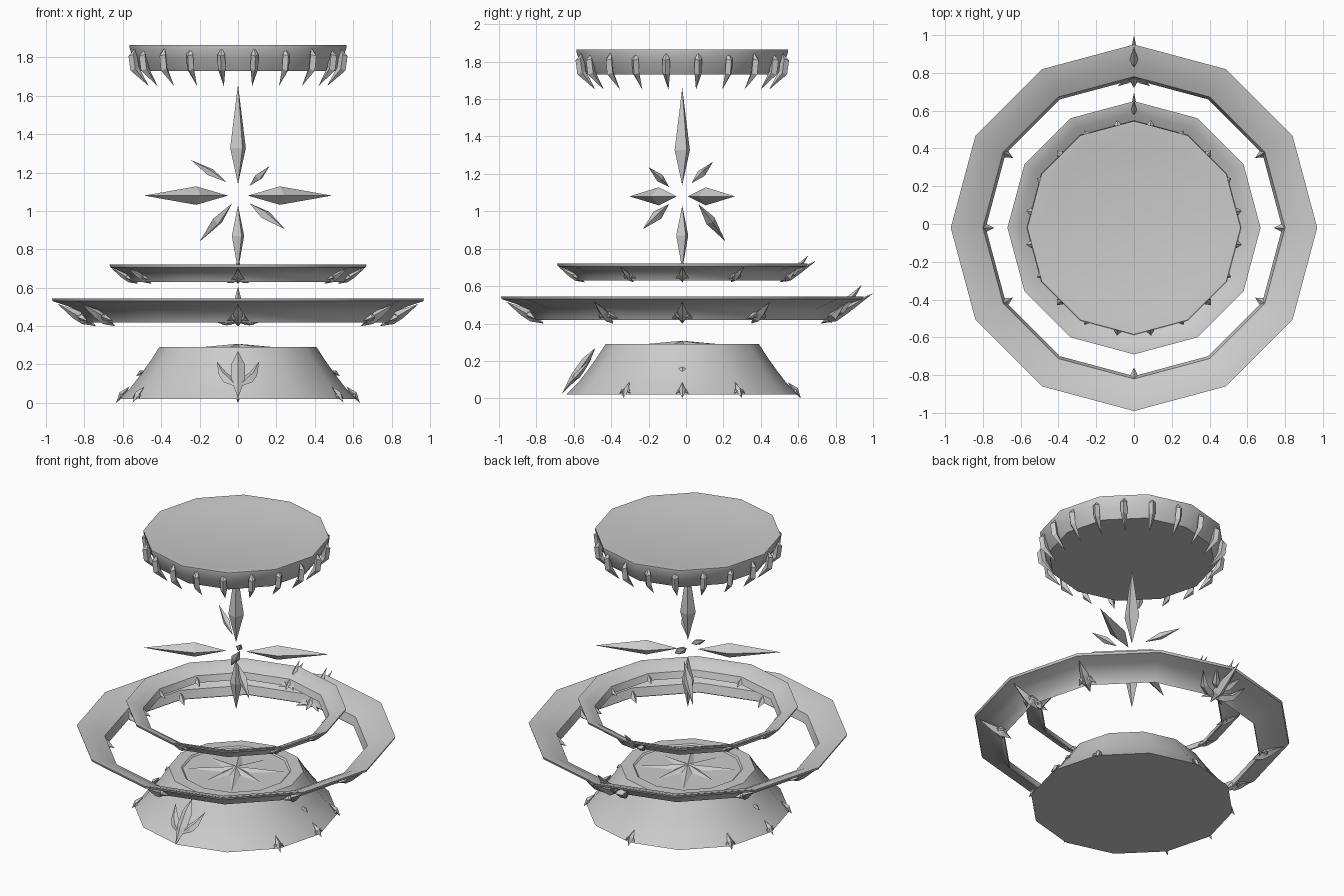
import bpy, bmesh, math
from mathutils import Vector

if "Cube" in bpy.data.objects:
    bpy.data.objects.remove(bpy.data.objects["Cube"])

CY = -0.02      # shared centre line
N = 12          # sides of every ring

stone = bpy.data.materials.new("grey_stone")
stone.diffuse_color = (0.6, 0.6, 0.6, 1)
stone.use_nodes = True
stone.node_tree.nodes["Principled BSDF"].inputs["Base Color"].default_value = stone.diffuse_color


def polar(deg, r, z, off=0.0):
    """Point at an angle and radius, shifted sideways by off."""
    a = math.radians(deg)
    return Vector((r * math.cos(a) - off * math.sin(a),
                   CY + r * math.sin(a) + off * math.cos(a), z))


def tangent(deg):
    a = math.radians(deg)
    return Vector((-math.sin(a), math.cos(a), 0))


def finish(bm, name, smooth_deg=0):
    bmesh.ops.recalc_face_normals(bm, faces=bm.faces)
    for f in bm.faces:
        f.smooth = smooth_deg > 0
    for e in bm.edges:
        e.smooth = e.calc_face_angle(0) < math.radians(smooth_deg)
    me = bpy.data.meshes.new(name)
    bm.to_mesh(me)
    bm.free()
    me.materials.append(stone)
    ob = bpy.data.objects.new(name, me)
    bpy.context.collection.objects.link(ob)
    return ob


def lathe(name, profile, closed, smooth_deg=36):
    """Twelve-sided turned shape; a closed profile is a ring, an open one is capped."""
    bm = bmesh.new()
    rows = [[bm.verts.new(polar(360 * i / N, r, z)) for i in range(N)] for r, z in profile]
    pairs = list(zip(rows, rows[1:])) + ([(rows[-1], rows[0])] if closed else [])
    for a, b in pairs:
        for i in range(N):
            j = (i + 1) % N
            bm.faces.new((a[i], a[j], b[j], b[i]))
    if not closed:
        bm.faces.new(rows[0])
        bm.faces.new(rows[-1])
    return finish(bm, name, smooth_deg)


def blade(bm, pts, widths, side, flat=1.0):
    """Four-sided spike along pts, pointed at both ends; widths belong to the inner points."""
    pts = [Vector(p) for p in pts]
    axis = (pts[-1] - pts[0]).normalized()
    side = Vector(side)
    side = (side - axis * side.dot(axis)).normalized()
    up = axis.cross(side)
    tip0, tip1 = bm.verts.new(pts[0]), bm.verts.new(pts[-1])
    rows = []
    for p, w in zip(pts[1:-1], widths):
        rows.append([bm.verts.new(p + d) for d in
                     (side * w, up * w * flat, -side * w, -up * w * flat)])
    for i in range(4):
        j = (i + 1) % 4
        bm.faces.new((tip0, rows[0][j], rows[0][i]))
        for a, b in zip(rows, rows[1:]):
            bm.faces.new((a[i], a[j], b[j], b[i]))
        bm.faces.new((rows[-1][i], rows[-1][j], tip1))


# Base: flared foot with an inset top
lathe("base", [(0.62, 0.02), (0.555, 0.085), (0.505, 0.15), (0.455, 0.22), (0.41, 0.29),
               (0.335, 0.29), (0.325, 0.282)], False)

# Eight-pointed star relief on the base top
bm = bmesh.new()
hub = bm.verts.new((0, CY, 0.308))
rim = []
for i in range(16):
    r = 0.085 if i % 2 else (0.31 if i % 4 == 0 else 0.24)
    rim.append(bm.verts.new(polar(30 + i * 22.5, r, 0.283)))
for i in range(16):
    bm.faces.new((hub, rim[i], rim[(i + 1) % 16]))
bm.faces.new(rim)
finish(bm, "base_star")

# Two floating rings with a coved section
lathe("outer_ring", [(0.97, 0.545), (0.965, 0.53), (0.89, 0.505), (0.82, 0.475), (0.79, 0.42),
                     (0.785, 0.425), (0.80, 0.48), (0.87, 0.515), (0.945, 0.54)], True, 40)
lathe("inner_ring", [(0.67, 0.72), (0.665, 0.705), (0.62, 0.69), (0.58, 0.67), (0.56, 0.63),
                     (0.553, 0.633), (0.567, 0.675), (0.61, 0.70), (0.65, 0.717)], True, 40)

# Top dish
lathe("top_dish", [(0.51, 1.73), (0.545, 1.79), (0.565, 1.85), (0.565, 1.865), (0.55, 1.865),
                   (0.475, 1.85)], False, 36)

# Hanging claws around the dish
bm = bmesh.new()
for i in range(20):
    d = 9 + 18 * i
    blade(bm, [polar(d, 0.54, 1.85), polar(d, 0.555, 1.815), polar(d, 0.545, 1.74),
               polar(d, 0.47, 1.65)], [0.02, 0.02], tangent(d), 1.2)
finish(bm, "dish_claws")

# Central star of loose crystals
bm = bmesh.new()
c = Vector((0, CY, 1.08))
along, across = Vector((0.866, 0.5, 0)), Vector((-0.5, 0.866, 0))


def crystal(p0, p1, frac, w):
    p0, p1 = Vector(p0), Vector(p1)
    blade(bm, [p0, p0.lerp(p1, frac), p1], [w], along if abs((p1 - p0).z) > 0.3 else across)


crystal((0, CY, 1.14), (0, CY, 1.66), 0.36, 0.047)
crystal((0, CY, 1.03), (0, CY, 0.69), 0.47, 0.037)
for s in (1, -1):
    crystal(c + along * 0.06 * s, c + along * 0.565 * s, 0.38, 0.048)
for p0, p1, w in (((-0.06, 0.03, 1.15), (-0.245, 0.145, 1.265), 0.022),
                  ((0.06, -0.09, 1.13), (0.165, -0.2, 1.235), 0.022),
                  ((-0.03, 0.065, 1.04), (-0.2, 0.21, 0.84), 0.028),
                  ((0.06, -0.09, 1.04), (0.245, -0.23, 0.905), 0.028)):
    crystal(p0, p1, 0.45, w)
finish(bm, "crystal_star")

# Spade-shaped barbs and one back crown on each ring
SPOTS = (0, 30, 150, 180, 210, 270, 330)


def ring_point(ring, d, u, off=0.0, lift=0.0):
    (r0, z0), (r1, z1) = ring
    return polar(d, r0 + (r1 - r0) * u, z0 + (z1 - z0) * u + lift, off)


for label, ring, k in (("outer", ((0.74, 0.40), (0.94, 0.515)), 1.0),
                       ("inner", ((0.52, 0.62), (0.66, 0.702)), 0.68)):
    bm = bmesh.new()
    for d in SPOTS:
        t = tangent(d)
        q = lambda u, off=0.0, lift=0.0: ring_point(ring, d, u, off, lift)
        blade(bm, [q(0), q(0.3), q(0.55), q(1)], [0.03 * k, 0.026 * k], t, 0.9)
        for s in (1, -1):
            blade(bm, [q(0.5), q(0.4, 0.025 * s * k), q(0.22, 0.058 * s * k)],
                  [0.018 * k], (0, 0, 1))
    finish(bm, label + "_ring_barbs")

    bm = bmesh.new()
    q = lambda u, off=0.0, lift=0.0: ring_point(ring, 90, u, off * k, lift * k)
    blade(bm, [q(0), q(0.35), q(0.7), q(1.4)], [0.04 * k, 0.03 * k], tangent(90), 0.8)
    blade(bm, [q(0.4), q(0.7, 0, 0.03), q(1.1, 0, 0.08)], [0.025 * k], tangent(90))
    for s in (1, -1):
        blade(bm, [q(0.15), q(0.25, 0.05 * s), q(0.38, 0.11 * s), q(0.65, 0.165 * s, 0.03)],
              [0.028 * k, 0.024 * k], (0, 0, 1))
        blade(bm, [q(0.35), q(0.55, 0.045 * s, 0.01), q(0.9, 0.10 * s, 0.03)],
              [0.024 * k], (0, 0, 1))
        blade(bm, [q(0.35), q(0.2, 0.04 * s), q(0.05, 0.085 * s)], [0.018 * k], (0, 0, 1))
    finish(bm, label + "_ring_crown")

# Trident emblem on the front of the base
bm = bmesh.new()
q = lambda z, off=0.0: polar(270, 0.635 - 0.73 * (z - 0.02) + 0.012 - abs(off) * 0.2, z, off)
blade(bm, [q(0.025), q(0.12), q(0.2), q(0.27)], [0.035, 0.036], (1, 0, 0), 0.6)
for s in (1, -1):
    blade(bm, [q(0.08), q(0.12, 0.05 * s), q(0.15, 0.08 * s), q(0.215, 0.11 * s)],
          [0.03, 0.022], (1, 0, 0), 0.6)
finish(bm, "base_emblem")

# Small studs around the base
bm = bmesh.new()
for d in SPOTS[:5] + (330, 90):
    t = tangent(d)
    blade(bm, [polar(d, 0.635, 0.0), polar(d, 0.605, 0.045), polar(d, 0.565, 0.085)],
          [0.02], t, 0.8)
    for s in (1, -1):
        blade(bm, [polar(d, 0.605, 0.04), polar(d, 0.607, 0.04, 0.02 * s),
                   polar(d, 0.615, 0.025, 0.035 * s)], [0.01], (0, 0, 1))
for d in (0, 180):
    blade(bm, [polar(d, 0.485, 0.17), polar(d, 0.505, 0.158), polar(d, 0.53, 0.14)],
          [0.02], tangent(d), 0.7)
finish(bm, "base_studs")
